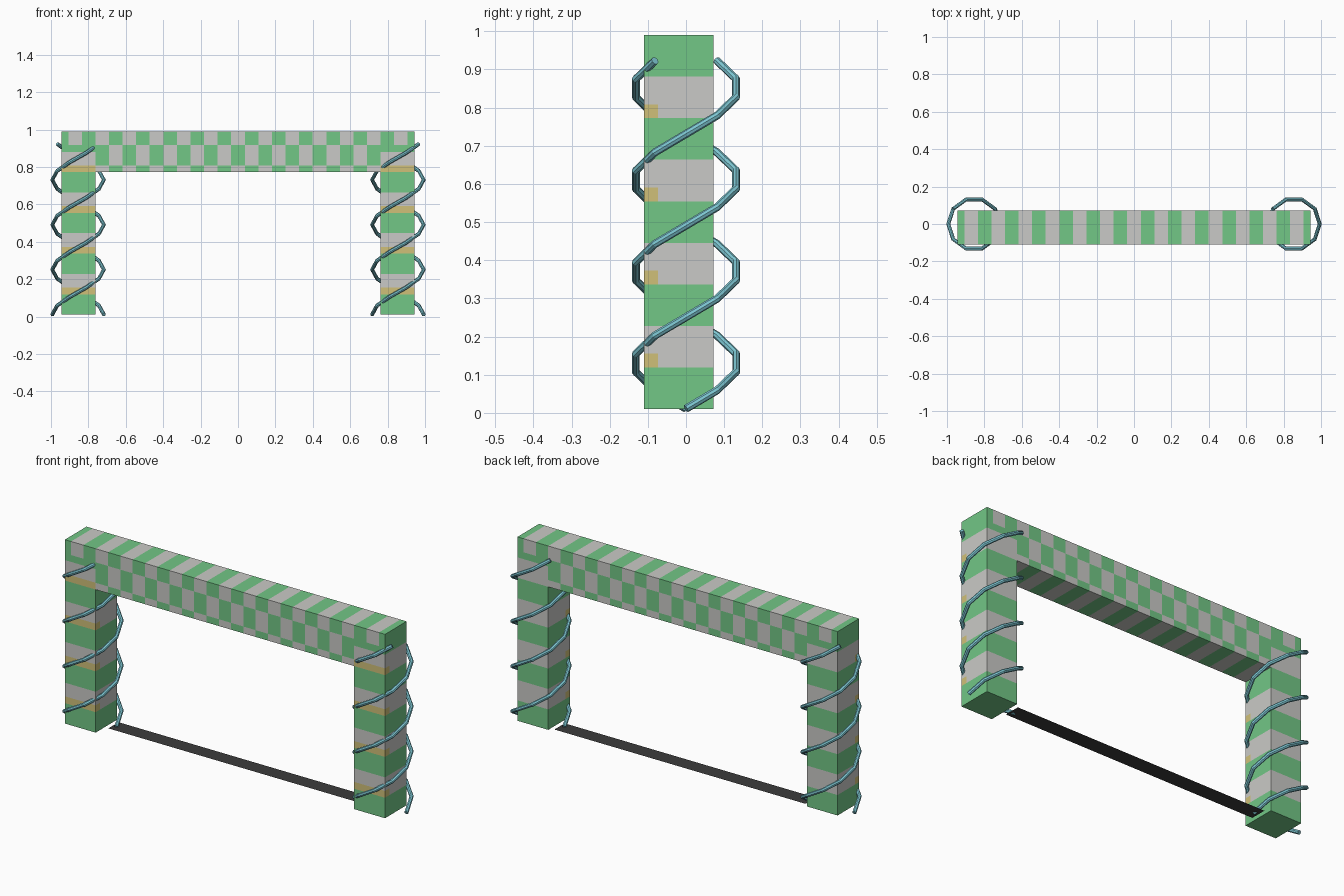
import bpy, bmesh, math
from mathutils import Vector

cube = bpy.data.objects.get("Cube")
if cube:
    bpy.data.objects.remove(cube, do_unlink=True)


def material(name, rgb):
    m = bpy.data.materials.new(name)
    m.use_nodes = True
    m.diffuse_color = (*rgb, 1)
    m.node_tree.nodes["Principled BSDF"].inputs["Base Color"].default_value = (*rgb, 1)
    return m


green = material("soft green", (0.17, 0.57, 0.24))
grey = material("light grey", (0.59, 0.59, 0.57))
yellow = material("sand yellow", (0.63, 0.53, 0.19))
teal = material("pale teal", (0.21, 0.58, 0.66))
dark = material("dark grey", (0.045, 0.045, 0.045))
GREEN, GREY, YELLOW = range(3)

UNIT = 0.0363                              # edge of one checker cell
ORIGIN = Vector((-26 * UNIT, -0.11, 0.01))


def add_object(name, mesh, mats):
    for m in mats:
        mesh.materials.append(m)
    obj = bpy.data.objects.new(name, mesh)
    bpy.context.collection.objects.link(obj)
    return obj


def cell_colour(i, j, k):
    """Colour rule of the frame in whole cells."""
    if (i < 5 or i >= 47) and k < 25:      # pillar bands with a front strip
        if j == 0 and k % 6 == 3:
            return YELLOW
        return GREY if (k // 3) % 2 else GREEN
    column = ((i + 1) // 2) % 2            # beam checker
    row = ((k + 1) // 2) % 2
    return GREEN if (column == 0) == (row == 1) else GREY


def checker_block(name, low, high, cuts):
    bm = bmesh.new()
    bmesh.ops.create_cube(bm, size=1)
    for v in bm.verts:
        v.co = [high[a] if v.co[a] > 0 else low[a] for a in range(3)]
    for axis, places in enumerate(cuts):
        normal = Vector([float(a == axis) for a in range(3)])
        for p in places:
            bmesh.ops.bisect_plane(bm, geom=bm.verts[:] + bm.edges[:] + bm.faces[:],
                                   plane_co=normal * p, plane_no=normal)
    bm.normal_update()
    for f in bm.faces:
        inside = f.calc_center_median() - f.normal * 0.3
        f.material_index = cell_colour(*(math.floor(c) for c in inside))
    for v in bm.verts:
        v.co = ORIGIN + v.co * UNIT
    mesh = bpy.data.meshes.new(name)
    bm.to_mesh(mesh)
    bm.free()
    return add_object(name, mesh, (green, grey, yellow))


def wire(name, centre_x, start):
    """Faceted rising coil, ten straight pieces per turn."""
    curve = bpy.data.curves.new(name, "CURVE")
    curve.dimensions = "3D"
    curve.bevel_depth = 0.0105
    curve.bevel_resolution = 2
    curve.use_fill_caps = True
    steps = 20
    spline = curve.splines.new("POLY")
    spline.points.add(steps - 1)
    for k, p in enumerate(spline.points):
        a = start + k * math.tau / 10
        p.co = (centre_x + 0.138 * math.cos(a), 0.138 * math.sin(a), 0.011 + 0.048 * k, 1)
    spline.use_smooth = False
    temp = bpy.data.objects.new(name + "_path", curve)
    bpy.context.collection.objects.link(temp)
    graph = bpy.context.evaluated_depsgraph_get()
    mesh = bpy.data.meshes.new_from_object(temp.evaluated_get(graph))
    bpy.data.objects.remove(temp, do_unlink=True)
    mesh.materials.clear()
    add_object(name, mesh, (teal,))


# Frame: two banded pillars and a checkered beam
bands = sorted(set(range(3, 21, 3)) | set(range(4, 21, 6)))
checker_block("right_pillar", (0, 0, 0), (5, 5, 21), ((), (1,), bands))
checker_block("left_pillar", (47, 0, 0), (52, 5, 21), ((), (1,), bands))
checker_block("beam", (0, 0, 21), (52, 5, 27), (range(1, 52, 2), (1,), (22, 24, 25, 26)))

# Two opposite wires coil round each pillar
for side, x in (("right", -0.855), ("left", 0.855)):
    for part, start in (("first", 0), ("second", math.pi)):
        wire(f"{side}_{part}_wire", x, start)

# Flat threshold strip on the ground between the pillars
bm = bmesh.new()
bmesh.ops.create_grid(bm, x_segments=1, y_segments=1, size=1)
for v in bm.verts:
    v.co = (v.co.x * 0.74, 0.008 + v.co.y * 0.043, 0.01)
strip = bpy.data.meshes.new("threshold_strip")
bm.to_mesh(strip)
bm.free()
add_object("threshold_strip", strip, (dark,))
